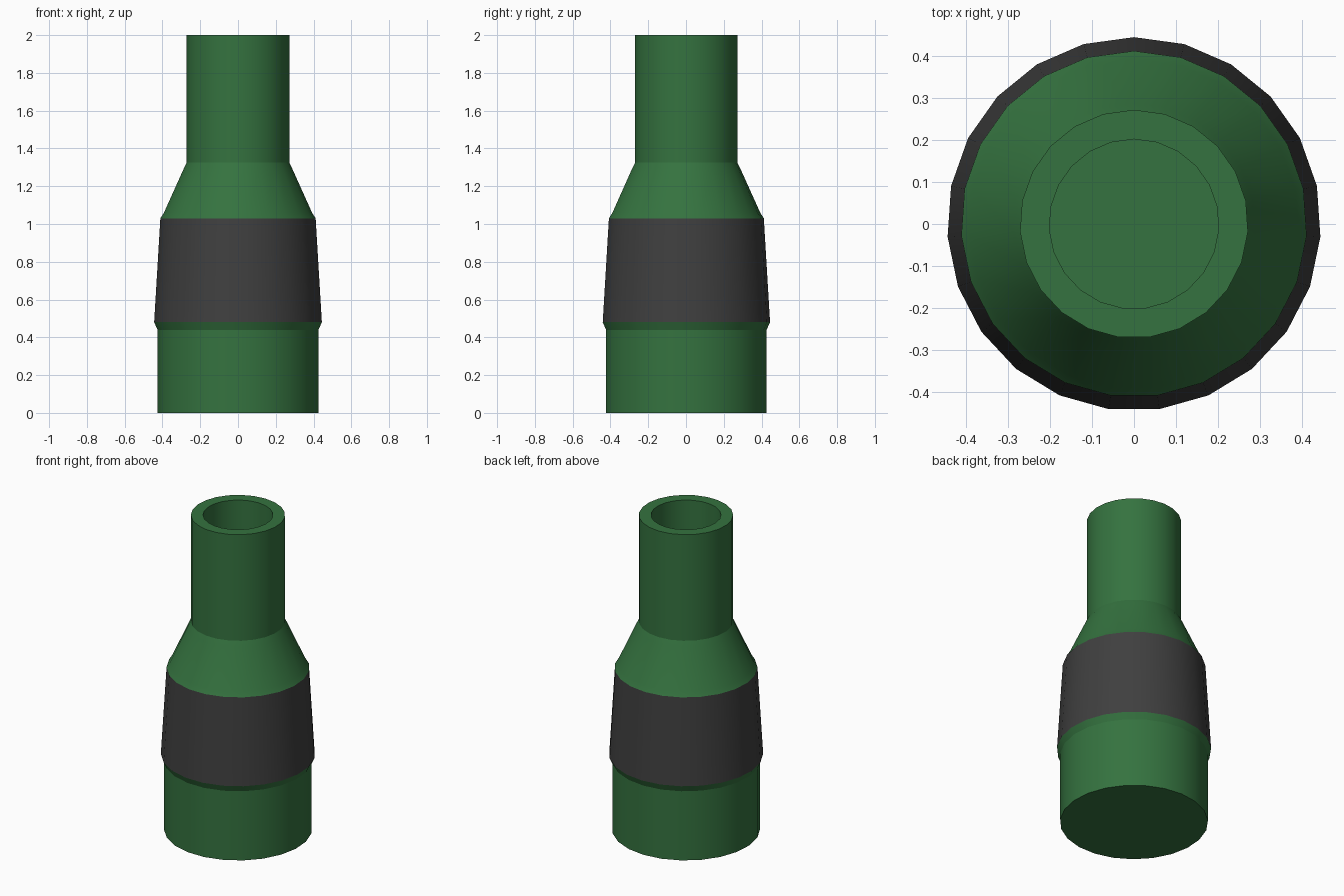
import bpy, bmesh, math

if "Cube" in bpy.data.objects:
    bpy.data.objects.remove(bpy.data.objects["Cube"])

SIDES = 23  # one vertex points to +y, a flat faces -y
GREEN, BLACK = 0, 1


def material(name, rgb):
    m = bpy.data.materials.new(name)
    m.diffuse_color = (*rgb, 1)
    m.use_nodes = True
    m.node_tree.nodes["Principled BSDF"].inputs["Base Color"].default_value = m.diffuse_color
    return m


def lathe(name, profile, mats):
    """Revolve (radius, z, material of the band above) and cap both ends."""
    bm = bmesh.new()
    rings = []
    for r, z, _ in profile:
        rings.append([bm.verts.new((r * math.cos(a), r * math.sin(a), z))
                      for a in (math.pi / 2 + math.tau * i / SIDES for i in range(SIDES))])
    for lo, hi, (_, _, mat) in zip(rings, rings[1:], profile):
        for i in range(SIDES):
            j = (i + 1) % SIDES
            bm.faces.new((lo[i], lo[j], hi[j], hi[i])).material_index = mat
    bm.faces.new(rings[0][::-1])
    bm.faces.new(rings[-1])
    me = bpy.data.meshes.new(name)
    bm.to_mesh(me)
    bm.free()
    ob = bpy.data.objects.new(name, me)
    bpy.context.collection.objects.link(ob)
    for m in mats:
        me.materials.append(m)
    bpy.context.view_layer.objects.active = ob
    ob.select_set(True)
    bpy.ops.object.shade_smooth_by_angle(angle=math.radians(20))
    return ob


# Bottle: base, label band, shoulder, neck, rim and bore
lathe("bottle", [
    (0.427, 0.0, GREEN),
    (0.427, 0.44, GREEN),
    (0.445, 0.48, BLACK),
    (0.412, 1.03, GREEN),
    (0.393, 1.06, GREEN),
    (0.287, 1.295, GREEN),
    (0.272, 1.325, GREEN),
    (0.272, 2.0, GREEN),
    (0.202, 2.0, GREEN),
    (0.202, 1.35, GREEN),
], [material("green_glass", (0.035, 0.17, 0.05)),
    material("black_label", (0.05, 0.05, 0.05))])
